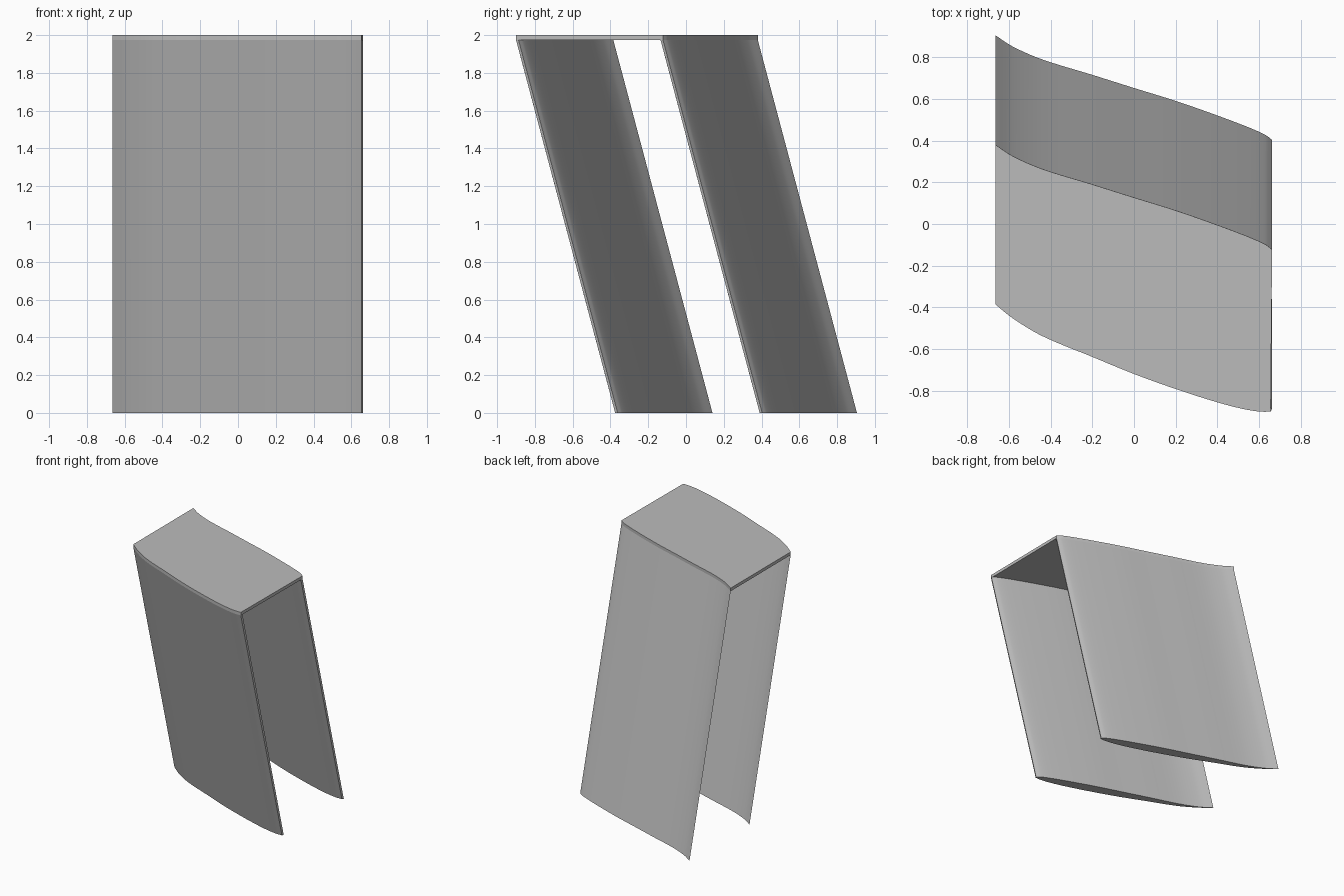
import bpy
import bmesh
from mathutils import Vector
from mathutils.geometry import interpolate_bezier

cube = bpy.data.objects.get("Cube")
if cube:
    bpy.data.objects.remove(cube)

HEIGHT, CAP, LEAN, GAP = 2.0, 0.025, 0.525, 0.765

grey = bpy.data.materials.new("plain grey")
grey.use_nodes = True
grey.diffuse_color = (0.5, 0.5, 0.5, 1)
grey.node_tree.nodes["Principled BSDF"].inputs["Base Color"].default_value = (0.5, 0.5, 0.5, 1)


def smooth_path(points, steps=6):
    """Smooth curve through a few points."""
    p = [Vector((x, y, 0)) for x, y in points]
    path = []
    for i in range(len(p) - 1):
        a, b = p[i], p[i + 1]
        span = b.x - a.x
        before, after = p[max(i - 1, 0)], p[min(i + 2, len(p) - 1)]
        ta = (b - before) * (span / (b.x - before.x)) / 3
        tb = (after - a) * (span / (after.x - a.x)) / 3
        path += interpolate_bezier(a, a + ta, b - tb, b, steps + 1)[:-1]
    return path + [p[-1]]


def prism(name, outline, low, high, lean=0.0):
    """Closed prism whose base is shifted back by the lean."""
    bm = bmesh.new()
    bottom = [bm.verts.new((v.x, v.y + lean, low)) for v in outline]
    top = [bm.verts.new((v.x, v.y, high)) for v in outline]
    bm.faces.new(bottom)
    bm.faces.new(top)
    for i in range(len(outline)):
        j = (i + 1) % len(outline)
        bm.faces.new((bottom[i], bottom[j], top[j], top[i]))
    bmesh.ops.recalc_face_normals(bm, faces=bm.faces)
    mesh = bpy.data.meshes.new(name)
    bm.to_mesh(mesh)
    bm.free()
    mesh.materials.append(grey)
    obj = bpy.data.objects.new(name, mesh)
    bpy.context.collection.objects.link(obj)
    bpy.ops.object.select_all(action='DESELECT')
    obj.select_set(True)
    bpy.context.view_layer.objects.active = obj
    bpy.ops.object.shade_smooth_by_angle(angle=0.6)
    return obj


# Foil section: thin tail on the right, rounded nose on the left
back = smooth_path([(-0.665, 0.38), (-0.58, 0.325), (-0.44, 0.264), (-0.2, 0.19), (0, 0.127),
                    (0.2, 0.065), (0.4, -0.005), (0.55, -0.062), (0.63, -0.098), (0.662, -0.122)])
front = smooth_path([(-0.665, 0.38), (-0.58, 0.312), (-0.44, 0.228), (-0.2, 0.128), (0, 0.046),
                     (0.2, -0.026), (0.4, -0.09), (0.52, -0.121), (0.6, -0.134), (0.655, -0.135)])
foil = back + front[:0:-1]
offset = Vector((0, -GAP, 0))

# Two leaning fins
prism("back_fin", foil, 0, HEIGHT - CAP, LEAN)
prism("front_fin", [v + offset for v in foil], 0, HEIGHT - CAP, LEAN)

# Thin cap joining the fins
prism("top_plate", back + [v + offset for v in reversed(front)], HEIGHT - CAP, HEIGHT)
